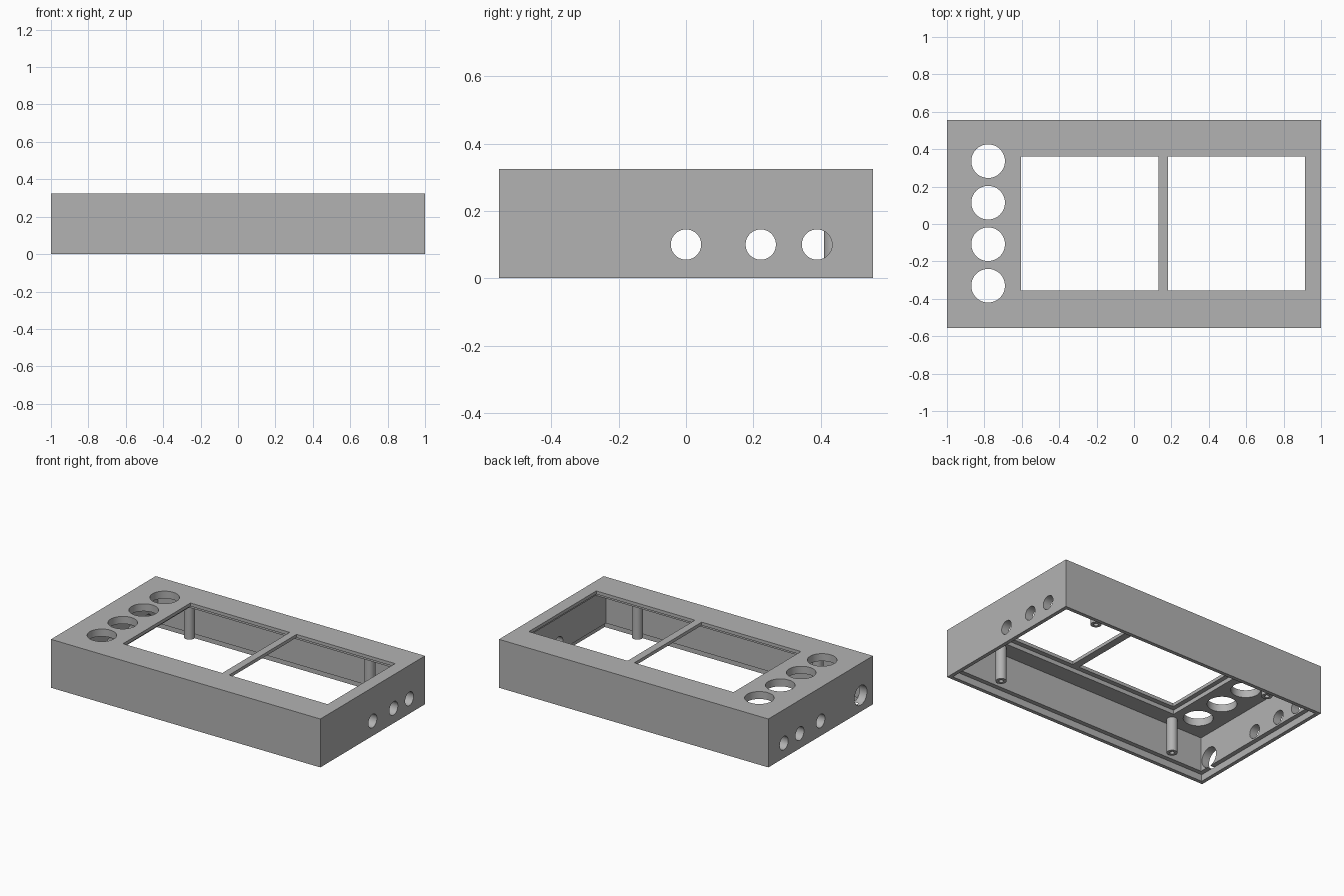
import bpy
import math

cube = bpy.data.objects.get("Cube")
if cube:
    bpy.data.objects.remove(cube, do_unlink=True)

# Single grey plastic colour
grey = bpy.data.materials.new("grey_plastic")
grey.use_nodes = True
colour = (0.45, 0.45, 0.45, 1)
grey.diffuse_color = colour
grey.node_tree.nodes["Principled BSDF"].inputs["Base Color"].default_value = colour

HX, HY, HEIGHT = 1.0, 0.555, 0.325   # outer half sizes and height
WALL, RIM = 0.055, 0.025             # wall and thin bottom rim
LEDGE, CEILING, LIP = 0.045, 0.275, 0.303


def box(name, x0, x1, y0, y1, z0, z1):
    bpy.ops.mesh.primitive_cube_add(
        size=1, location=((x0 + x1) / 2, (y0 + y1) / 2, (z0 + z1) / 2))
    ob = bpy.context.object
    ob.name = name
    ob.scale = (x1 - x0, y1 - y0, z1 - z0)
    bpy.ops.object.transform_apply(location=True, rotation=True, scale=True)
    ob.data.materials.append(grey)
    return ob


def cylinder(name, centre, radius, depth, along_x=False):
    bpy.ops.mesh.primitive_cylinder_add(
        vertices=48, radius=radius, depth=depth, location=centre,
        rotation=(0, math.pi / 2 if along_x else 0, 0))
    ob = bpy.context.object
    ob.name = name
    bpy.ops.object.transform_apply(location=True, rotation=True, scale=True)
    ob.data.materials.append(grey)
    return ob


def cut(target, cutter):
    mod = target.modifiers.new("cut", 'BOOLEAN')
    mod.operation = 'DIFFERENCE'
    mod.solver = 'EXACT'
    mod.object = cutter
    bpy.ops.object.select_all(action='DESELECT')
    bpy.context.view_layer.objects.active = target
    target.select_set(True)
    bpy.ops.object.modifier_apply(modifier=mod.name)
    bpy.data.objects.remove(cutter, do_unlink=True)


def smooth(ob):
    bpy.ops.object.select_all(action='DESELECT')
    bpy.context.view_layer.objects.active = ob
    ob.select_set(True)
    bpy.ops.object.shade_smooth_by_angle(angle=math.radians(30))


# Enclosure shell, open below, with a stepped seat for a bottom cover
shell = box("enclosure_shell", -HX, HX, -HY, HY, 0, HEIGHT)
for inset, top in ((WALL, CEILING), (RIM, LEDGE)):
    cut(shell, box("cavity_cutter", inset - HX, HX - inset,
                   inset - HY, HY - inset, -0.1, top))

# Recess under the top plate, then the two square windows
cut(shell, box("recess_cutter", -0.635, 0.94, -0.387, 0.39, 0.15, LIP))
for x0, x1 in ((-0.605, 0.132), (0.182, 0.915)):
    cut(shell, box("window_cutter", x0, x1, -0.355, 0.36, 0.2, 0.5))

# Row of round openings in the top plate
for i in range(4):
    cut(shell, cylinder("top_hole_cutter", (-0.78, -0.33 + i * 0.222, HEIGHT), 0.09, 0.2))

# Holes running through both end walls
for y in (0, 0.222, 0.389):
    cut(shell, cylinder("side_hole_cutter", (0, y, 0.1), 0.045, 3, True))

# Larger socket hole in one end wall only
cut(shell, cylinder("socket_cutter", (-HX, -0.425, 0.11), 0.066, 0.4, True))
smooth(shell)

# Four screw posts hanging from the top plate
for x, side in ((-0.67, "right"), (0.67, "left")):
    for y, end in ((-0.443, "front"), (0.443, "back")):
        post = cylinder(f"screw_post_{end}_{side}", (x, y, 0.1625), 0.033, 0.235)
        cut(post, cylinder("screw_cutter", (x, y, 0.1), 0.014, 0.2))
        smooth(post)
